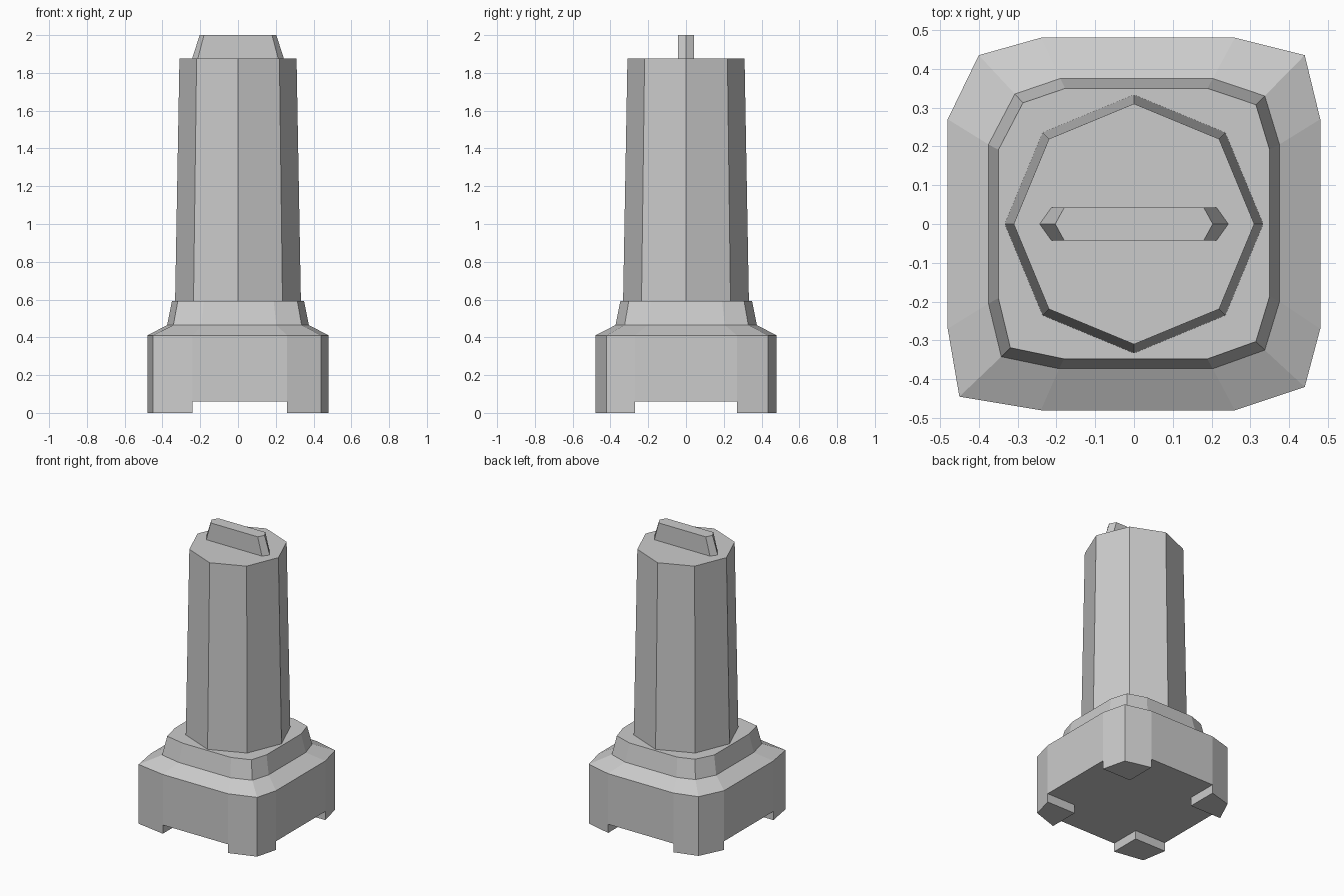
import bpy, bmesh, math

if "Cube" in bpy.data.objects:
    bpy.data.objects.remove(bpy.data.objects["Cube"])


def ring(bm, pts, z):
    return [bm.verts.new((x, y, z)) for x, y in pts]


def bridge(bm, a, b):
    n = len(a)
    for i in range(n):
        j = (i + 1) % n
        bm.faces.new((a[i], a[j], b[j], b[i]))


def finish(bm, name):
    bmesh.ops.recalc_face_normals(bm, faces=bm.faces)
    me = bpy.data.meshes.new(name)
    bm.to_mesh(me)
    bm.free()
    ob = bpy.data.objects.new(name, me)
    bpy.context.collection.objects.link(ob)
    return ob


def loft(name, levels):
    """Flat-faced tower of matching outlines, closed at both ends."""
    bm = bmesh.new()
    rings = [ring(bm, pts, z) for pts, z in levels]
    for a, b in zip(rings, rings[1:]):
        bridge(bm, a, b)
    bm.faces.new(rings[0])
    bm.faces.new(rings[-1])
    return finish(bm, name)


# Hand-cut, slightly uneven outlines (counter-clockwise)
outer = [(.48, -.27), (.48, .27), (.44, .435), (.26, .48), (-.24, .48), (-.40, .435),
         (-.48, .27), (-.48, -.27), (-.45, -.445), (-.24, -.48), (.26, -.48), (.44, -.42)]
lower = [(.375, -.2), (.375, .205), (.337, .33), (.203, .375), (-.19, .375), (-.307, .335),
         (-.375, .205), (-.375, -.205), (-.342, -.342), (-.193, -.373), (.203, -.373), (.337, -.325)]
upper = [(x * .932, y * .932) for x, y in lower]

# Plinth: block, sloped shoulder, collar, and four corner feet
bm = bmesh.new()
rings = [ring(bm, o, z) for o, z in
         ((outer, .06), (outer, .41), (lower, .465), (upper, .592))]
for a, b in zip(rings, rings[1:]):
    bridge(bm, a, b)
bm.faces.new(rings[-1])
underside = []
for k in (1, 4, 7, 10):
    idx = [k, k + 1, (k + 2) % 12]
    p, q = outer[idx[0]], outer[idx[2]]
    inner = (q[0], p[1]) if abs(p[0]) > abs(q[0]) else (p[0], q[1])
    top = [rings[0][i] for i in idx] + ring(bm, [inner], .06)
    foot = ring(bm, [outer[i] for i in idx] + [inner], 0)
    bridge(bm, foot, top)
    bm.faces.new(foot)
    underside += [top[0], top[3], top[2]]
bm.faces.new(underside)
finish(bm, "plinth")


# Tapered eight-sided column
def octagon(r):
    return [(r * math.cos(i * math.pi / 4), r * math.sin(i * math.pi / 4)) for i in range(8)]


loft("column", [(octagon(.333), .592), (octagon(.31), 1.875)])


# Narrow pointed ridge on top
def ridge(tip, side):
    return [(tip, 0), (side, .042), (-side, .042), (-tip, 0), (-side, -.042), (side, -.042)]


loft("top_ridge", [(ridge(.243, .213), 1.875), (ridge(.203, .18), 2.0)])
